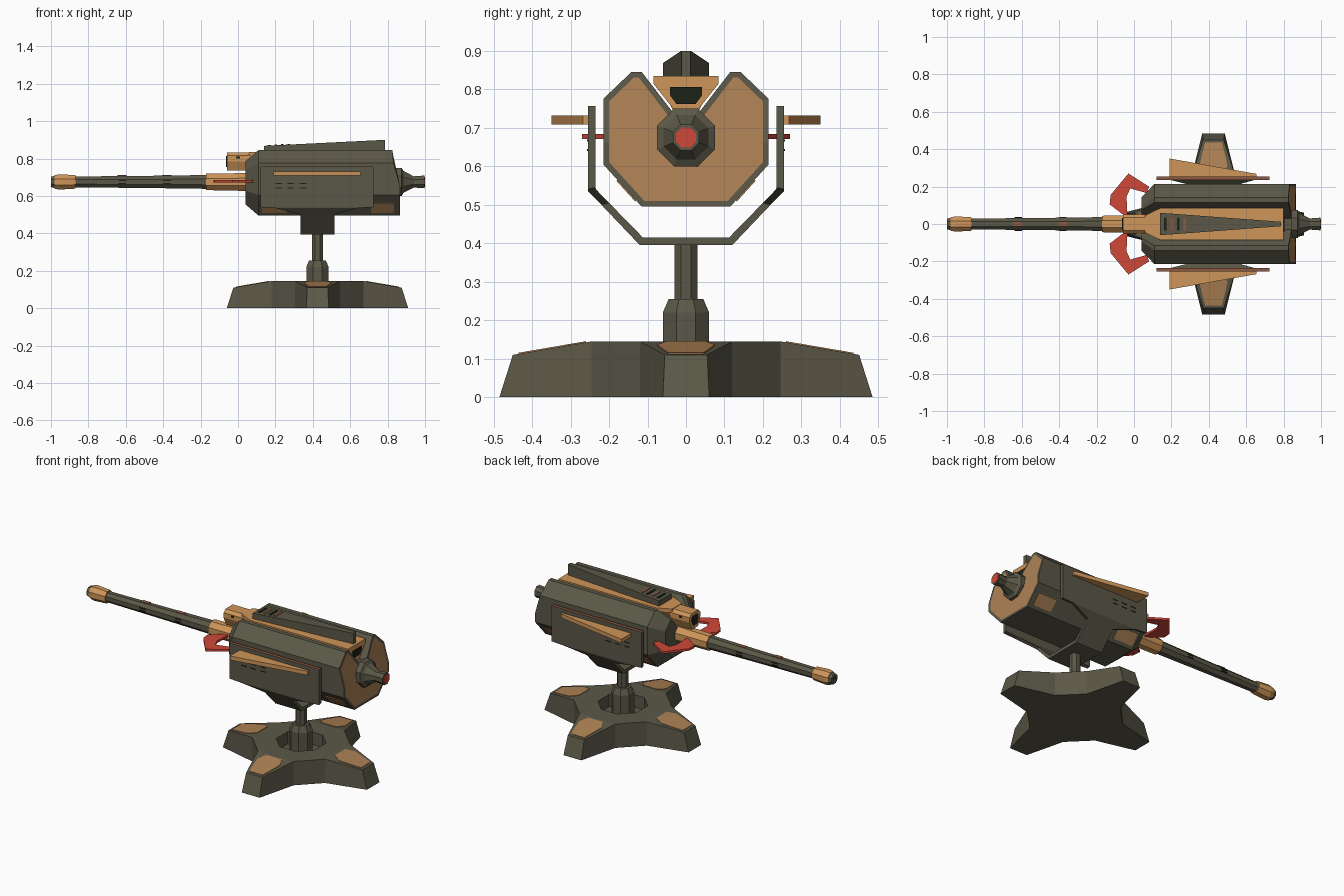
import bpy, bmesh, math
from mathutils import Vector

if "Cube" in bpy.data.objects:
    bpy.data.objects.remove(bpy.data.objects["Cube"])


def material(name, rgb):
    m = bpy.data.materials.new(name)
    m.diffuse_color = (*rgb, 1)
    m.use_nodes = True
    m.node_tree.nodes["Principled BSDF"].inputs["Base Color"].default_value = m.diffuse_color
    return m


OLIVE = material("olive_grey", (0.105, 0.098, 0.064))
ORANGE = material("orange", (0.62, 0.30, 0.10))
TAN = material("worn_tan", (0.42, 0.22, 0.09))
RED = material("red", (0.62, 0.065, 0.04))
RUST = material("rust", (0.26, 0.10, 0.055))
DARK = material("dark_vent", (0.012, 0.016, 0.008))
CX, AZ = 0.425, 0.675      # pedestal centre in x, barrel axis height


def finish(name, bm, *mats):
    bmesh.ops.recalc_face_normals(bm, faces=bm.faces)
    me = bpy.data.meshes.new(name)
    bm.to_mesh(me)
    bm.free()
    for m in mats:
        me.materials.append(m)
    ob = bpy.data.objects.new(name, me)
    bpy.context.collection.objects.link(ob)
    return ob


def loft_bm(rings):
    bm = bmesh.new()
    vs = [[bm.verts.new(p) for p in r] for r in rings]
    n = len(rings[0])
    for a, b in zip(vs, vs[1:]):
        for i in range(n):
            j = (i + 1) % n
            bm.faces.new((a[i], a[j], b[j], b[i]))
    bm.faces.new(vs[0])
    bm.faces.new(vs[-1])
    return bm


def loft(name, rings, mat):
    return finish(name, loft_bm(rings), mat)


def box(name, x0, x1, y0, y1, z0, z1, mat):
    return loft(name, [[(x0, y0, z), (x1, y0, z), (x1, y1, z), (x0, y1, z)]
                       for z in (z0, z1)], mat)


def octagon(r, turn=math.pi / 8):
    r /= math.cos(math.pi / 8)
    return [(r * math.cos(turn + i * math.pi / 4), r * math.sin(turn + i * math.pi / 4))
            for i in range(8)]


def tube_x(name, profile, mat):
    return loft(name, [[(x, a, AZ + b) for a, b in octagon(r)] for x, r in profile], mat)


def tube_z(name, profile, mat):
    return loft(name, [[(CX + a, b, z) for a, b in octagon(r)] for z, r in profile], mat)


# four-armed base with an octagonal well
bm = bmesh.new()
top, bottom, well, floor = [], [], [], []
hole = octagon(0.13, -math.pi / 8)
for k in range(4):
    c, s = round(math.cos(k * math.pi / 2)), round(math.sin(k * math.pi / 2))

    def vert(r, w, z):
        return bm.verts.new((CX + r * c - w * s, r * s + w * c, z))
    for r, w, z, rb, wb in ((.245, -.12, .145, .245, -.12), (.45, -.055, .11, .485, -.06),
                            (.45, .055, .11, .485, .06), (.245, .12, .145, .245, .12)):
        top.append(vert(r, w, z))
        bottom.append(vert(rb, wb, 0))
    bm.faces.new(top[-4:])
for x, y in hole:
    well.append(bm.verts.new((CX + x, y, 0.145)))
    floor.append(bm.verts.new((CX + x, y, 0.07)))
roots = [v for i, v in enumerate(top) if i % 4 in (0, 3)]
for i in range(16):
    j = (i + 1) % 16
    bm.faces.new((bottom[i], bottom[j], top[j], top[i]))
for i in range(8):
    j = (i + 1) % 8
    bm.faces.new((roots[i], roots[j], well[j], well[i]))
    bm.faces.new((well[i], well[j], floor[j], floor[i]))
bm.faces.new(floor)
bm.faces.new(bottom)
finish("star_base", bm, OLIVE)

# worn paint on each base arm
for k in range(4):
    c, s = math.cos(k * math.pi / 2), math.sin(k * math.pi / 2)
    shape = [(.26, -.05), (.31, -.075), (.37, -.062), (.435, -.045),
             (.435, .045), (.37, .062), (.31, .075), (.26, .05)]
    loft("base_arm_patch", [[(CX + r * c - w * s, r * s + w * c,
                              .145 - (r - .245) * .171 + h) for r, w in shape]
                            for h in (-.002, .003)], TAN)

# pedestal and post
tube_z("pedestal", [(.07, .06), (.22, .06), (.255, .045)], OLIVE)
tube_z("post", [(.25, .03), (.40, .03)], OLIVE)

# swivel yoke: outer (y, z), inner (y, z), x range
half = [(.255, .755, .235, .755, .12, .725), (.255, .54, .235, .545, .12, .725),
        (.254, .535, .234, .54, .20, .64), (.22, .50, .20, .505, .335, .515),
        (.12, .395, .112, .415, .335, .515)]
path = half + [(-a, b, -c, d, e, f) for a, b, c, d, e, f in reversed(half)]
loft("yoke", [[(x0, yo, zo), (x1, yo, zo), (x1, yi, zi), (x0, yi, zi)]
              for yo, zo, yi, zi, x0, x1 in path], OLIVE)

# main housing with a V groove along the top
right = [(.03, .735), (.115, .845), (.142, .845), (.215, .775),
         (.215, .66), (.215, .605), (.115, .495)]
section = right + [(-y, z) for y, z in reversed(right)]


def rear_x(z):
    return .825 + .04 * min(1, max(0, (.80 - z) / .14))


bm = loft_bm([[(.04, y * .66, .67 + (z - .67) * .66) for y, z in section],
              [(.11, y, z) for y, z in section],
              [(rear_x(z), y, z) for y, z in section]])
bmesh.ops.recalc_face_normals(bm, faces=bm.faces)
bm.faces.ensure_lookup_table()
cap = bm.faces[-1]
bmesh.ops.inset_region(bm, faces=[cap], thickness=.015, use_even_offset=True)
cap.material_index = 1
finish("housing", bm, OLIVE, TAN)

# orange spine filling the groove, with a dark rear opening
spine = [(.022, .735), (.085, .815), (.085, .835), (-.085, .835), (-.085, .815), (-.022, .735)]
loft("spine", [[(.06, y * .55, z) for y, z in spine], [(.14, y, z) for y, z in spine],
               [(.80, y, z) for y, z in spine]], ORANGE)
loft("spine_opening", [[(x, y, z) for y, z in
                        ((.025, .762), (.042, .785), (.042, .806),
                         (-.042, .806), (-.042, .785), (-.025, .762))]
                       for x in (.797, .804)], DARK)

# tapering top fin and its vents
loft("top_fin", [[(x, w, .82), (x, w, h), (x, -w, h), (x, -w, .82)]
                 for x, w, h in ((.14, .06, .868), (.785, .012, .90))], OLIVE)
for i in range(4):
    x = .16 + i * .035
    z = .868 + (x - .14) * .05
    box("fin_vent", x, x + .014, -.035, .035, z - .003, z + .004, (DARK, RUST)[i % 2])

# rear exhaust cone
tube_x("exhaust_cone", [(.84, .075), (.875, .075), (.885, .058), (.94, .03), (.997, .034)], OLIVE)
tube_x("exhaust_tip", [(.99, .026), (1.0, .026)], RED)

# barrel, collar and muzzle
tube_x("barrel", [(-.99, .026), (-.87, .029), (-.45, .033), (.06, .04)], OLIVE)
tube_x("barrel_collar", [(-.17, .044), (-.03, .046), (.07, .05)], ORANGE)
tube_x("muzzle", [(-.98, .036), (-.955, .041), (-.87, .036)], ORANGE)
tube_x("muzzle_tip", [(-1.0, .028), (-.975, .034)], OLIVE)
tube_x("muzzle_bore", [(-1.0, .016), (-.99, .016)], DARK)
for x in (-.62, -.38):
    for side in (-1, 1):
        for dz in (-.008, .008):
            box("barrel_vent", x - .02, x + .02, side * .030, side * .037,
                AZ + dz - .003, AZ + dz + .003, DARK)
    box("barrel_mark", x - .025, x + .025, -.012, .012, AZ + .028, AZ + .036, RUST)

# sight box above the collar
sight = [(-.03, .735), (.03, .735), (.052, .785), (.052, .815), (.035, .832),
         (-.035, .832), (-.052, .815), (-.052, .785)]
loft("sight_box", [[(x, y, z) for y, z in sight] for x in (-.06, .07)], ORANGE)
loft("sight_lens", [[(x, y * .6, .785 + (z - .785) * .6) for y, z in sight]
                    for x in (-.063, -.057)], DARK)

# parts repeated on both sides
fin = [(-.03, .27), (.08, .20), (.07, .165), (-.02, .19), (-.04, .145),
       (-.035, .04), (-.065, .055), (-.13, .105), (-.125, .155)]
for s in (-1, 1):
    loft("front_claw", [[(x, s * y, z) for x, y in fin] for z in (.671, .684)], RED)
    wing = [(.19, .25), (.19, .35), (.655, .268), (.655, .25)]
    loft("side_wing", [[(x, s * y, z) for x, y in wing] for z in (.708, .732)], ORANGE)
    box("yoke_trim", .12, .725, s * .235, s * .255, .753, .757, RUST)
    for i in range(3):
        for z in (.64, .665):
            x = .20 + i * .065
            box("yoke_slot", x, x + .035, s * .253, s * .257, z, z + .005, DARK)
    box("sight_stud", -.01, .01, s * .049, s * .055, .80, .812, DARK)
    # worn patches on the lower chamfers of the housing
    out = Vector((0, s * .74, -.673)) * .004
    for x0, x1 in ((.125, .26), (.71, .835)):
        quad = [Vector((x, s * y, z)) for x, y, z in
                ((x0, .129, .511), (x1, .129, .511), (x1, .178, .565), (x0, .178, .565))]
        loft("housing_patch", [[p - out * .5 for p in quad], [p + out for p in quad]], TAN)
